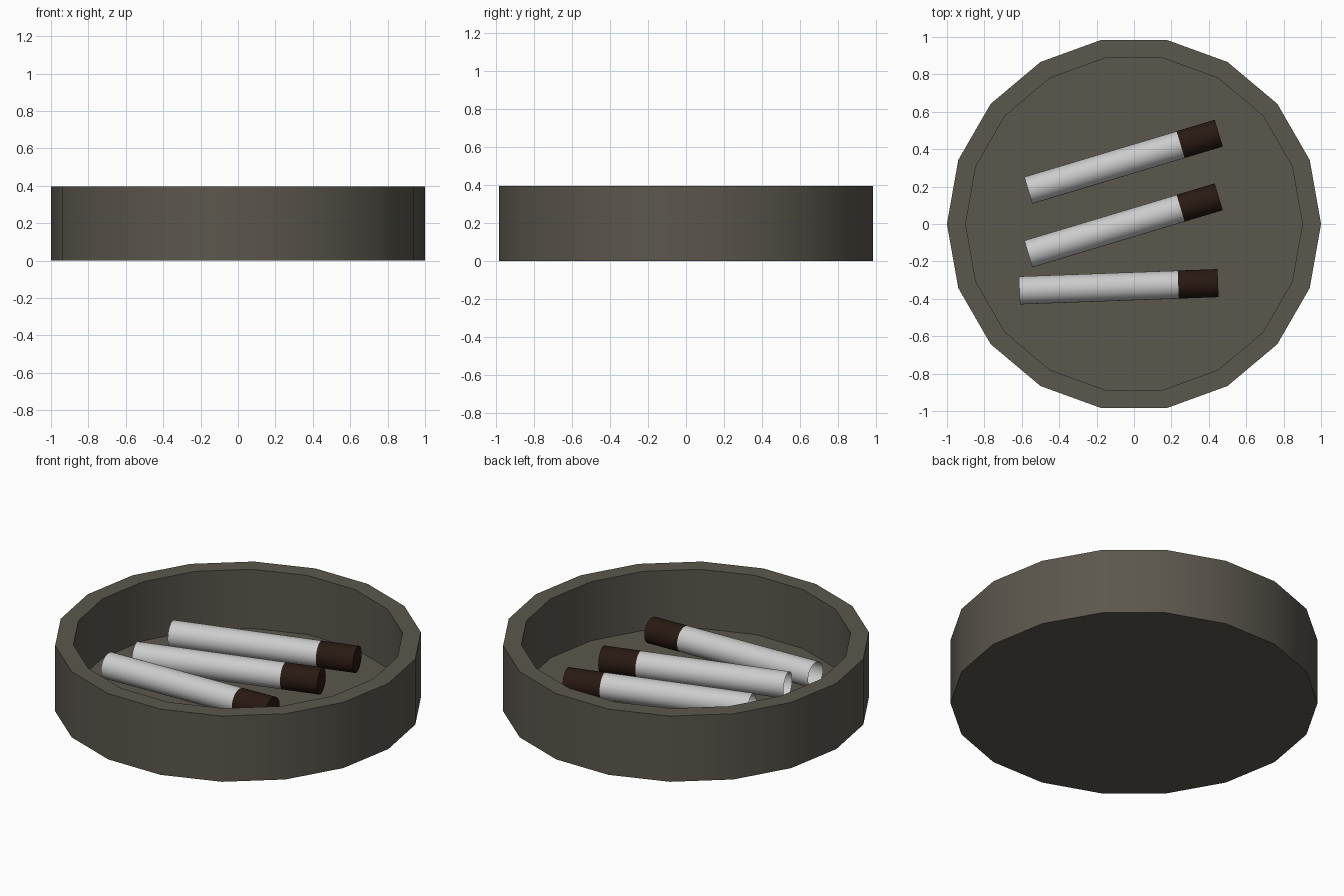
import bpy, bmesh, math
from mathutils import Matrix, Vector

if "Cube" in bpy.data.objects:
    bpy.data.objects.remove(bpy.data.objects["Cube"])


def material(name, rgb):
    m = bpy.data.materials.new(name)
    m.diffuse_color = (*rgb, 1)
    m.use_nodes = True
    m.node_tree.nodes["Principled BSDF"].inputs["Base Color"].default_value = m.diffuse_color
    return m


def lathe(name, profile, sides, mat, matrix=Matrix()):
    """Revolve (radius, height) points about z; radius 0 closes the end."""
    bm = bmesh.new()
    rings = []
    for r, z in profile:
        n = 1 if r == 0 else sides
        rings.append([bm.verts.new((r * math.cos(2 * math.pi * i / sides),
                                    r * math.sin(2 * math.pi * i / sides), z))
                      for i in range(n)])
    for a, b in zip(rings, rings[1:]):
        if len(a) == 1:
            bm.faces.new(b[::-1])
        elif len(b) == 1:
            bm.faces.new(a)
        else:
            for i in range(sides):
                j = (i + 1) % sides
                bm.faces.new((a[i], a[j], b[j], b[i]))
    mesh = bpy.data.meshes.new(name)
    bm.to_mesh(mesh)
    bm.free()
    mesh.materials.append(mat)
    ob = bpy.data.objects.new(name, mesh)
    bpy.context.collection.objects.link(ob)
    ob.matrix_world = matrix
    bpy.ops.object.select_all(action='DESELECT')
    bpy.context.view_layer.objects.active = ob
    ob.select_set(True)
    bpy.ops.object.shade_smooth_by_angle(angle=math.radians(30))
    return ob


clay = material("clay", (0.105, 0.095, 0.075))
white = material("paper", (0.8, 0.8, 0.8))
brown = material("filter", (0.022, 0.01, 0.006))

# Ashtray bowl
lathe("ashtray_bowl", [(0, 0), (1, 0), (1, 0.395), (0.9, 0.395), (0.9, 0.04), (0, 0.04)],
      18, clay)

# Cigarettes: open paper tube and solid filter, lying flat
R, PAPER, LENGTH, Z = 0.075, 0.85, 1.063, 0.207
for i, (x, y, angle) in enumerate([(-0.565, 0.18, 16.7), (-0.565, -0.16, 16.7),
                                   (-0.613, -0.355, 2.1)], 1):
    place = (Matrix.Translation((x, y, Z)) @ Matrix.Rotation(math.radians(angle), 4, 'Z')
             @ Matrix.Rotation(math.pi / 2, 4, 'Y'))
    lathe(f"cigarette_paper_{i}", [(R, 0), (R, PAPER)], 32, white, place)
    lathe(f"cigarette_filter_{i}", [(0, PAPER), (R, PAPER), (R, LENGTH), (0, LENGTH)],
          32, brown, place)
